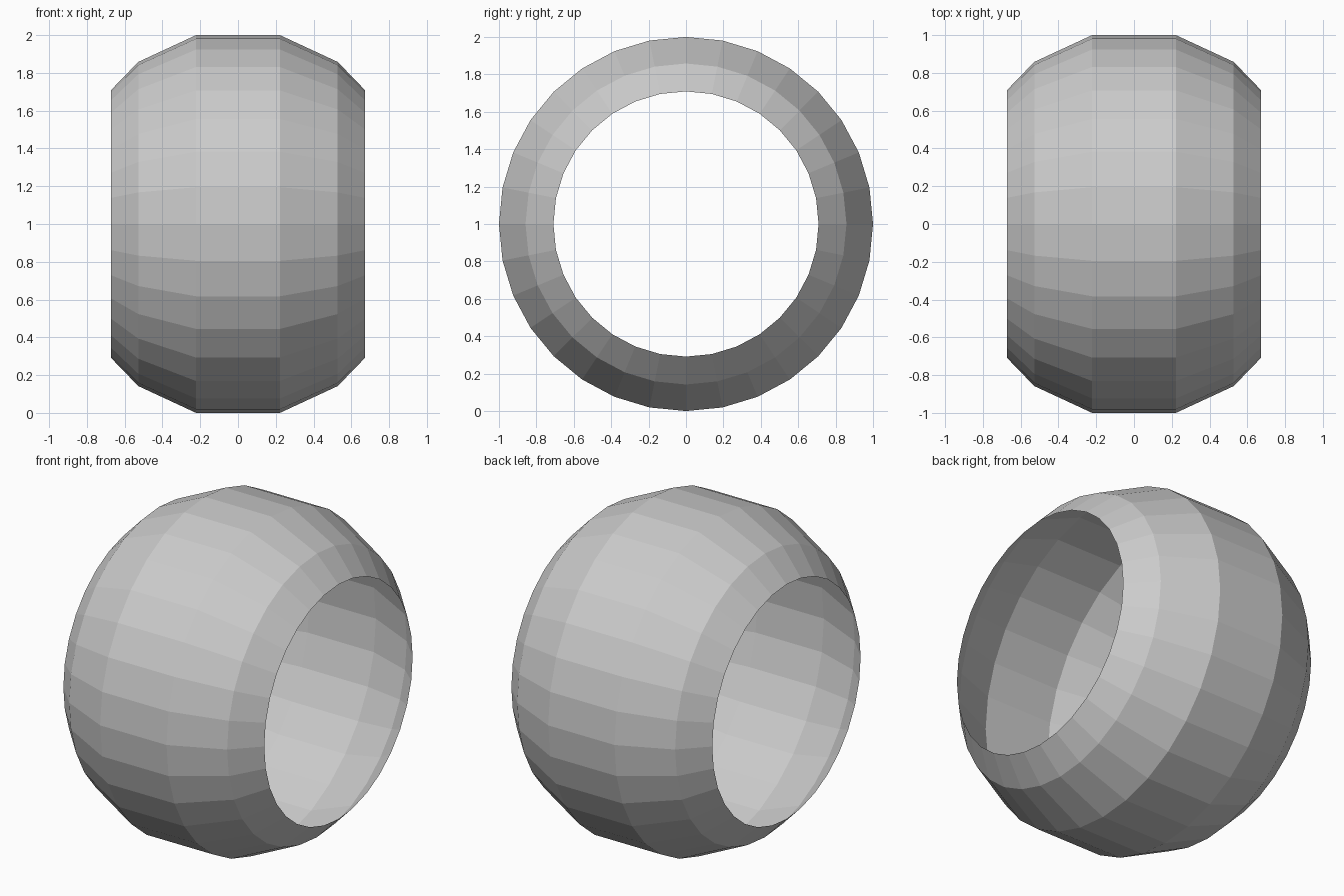
import bpy, bmesh, math

if "Cube" in bpy.data.objects:
    bpy.data.objects.remove(bpy.data.objects["Cube"])

SIDES = 32
# Half profile as (x, radius), mirrored to the other side
half = [(0.222, 1.0), (0.528, 0.858), (0.672, 0.709)]
profile = [(-x, r) for x, r in reversed(half)] + half

# Open barrel-shaped band: rings around the x axis, bridged with quads
bm = bmesh.new()
rings = []
for x, r in profile:
    angles = [2 * math.pi * i / SIDES for i in range(SIDES)]
    rings.append([bm.verts.new((x, r * math.cos(a), 1 + r * math.sin(a))) for a in angles])
for a, b in zip(rings, rings[1:]):
    for i in range(SIDES):
        j = (i + 1) % SIDES
        bm.faces.new((a[i], a[j], b[j], b[i]))

# Make the normals point away from the axis
for f in bm.faces:
    f.normal_update()
    c = f.calc_center_median()
    if f.normal.y * c.y + f.normal.z * (c.z - 1) < 0:
        f.normal_flip()

mesh = bpy.data.meshes.new("ring_band")
bm.to_mesh(mesh)
bm.free()
bpy.context.collection.objects.link(bpy.data.objects.new("ring_band", mesh))
